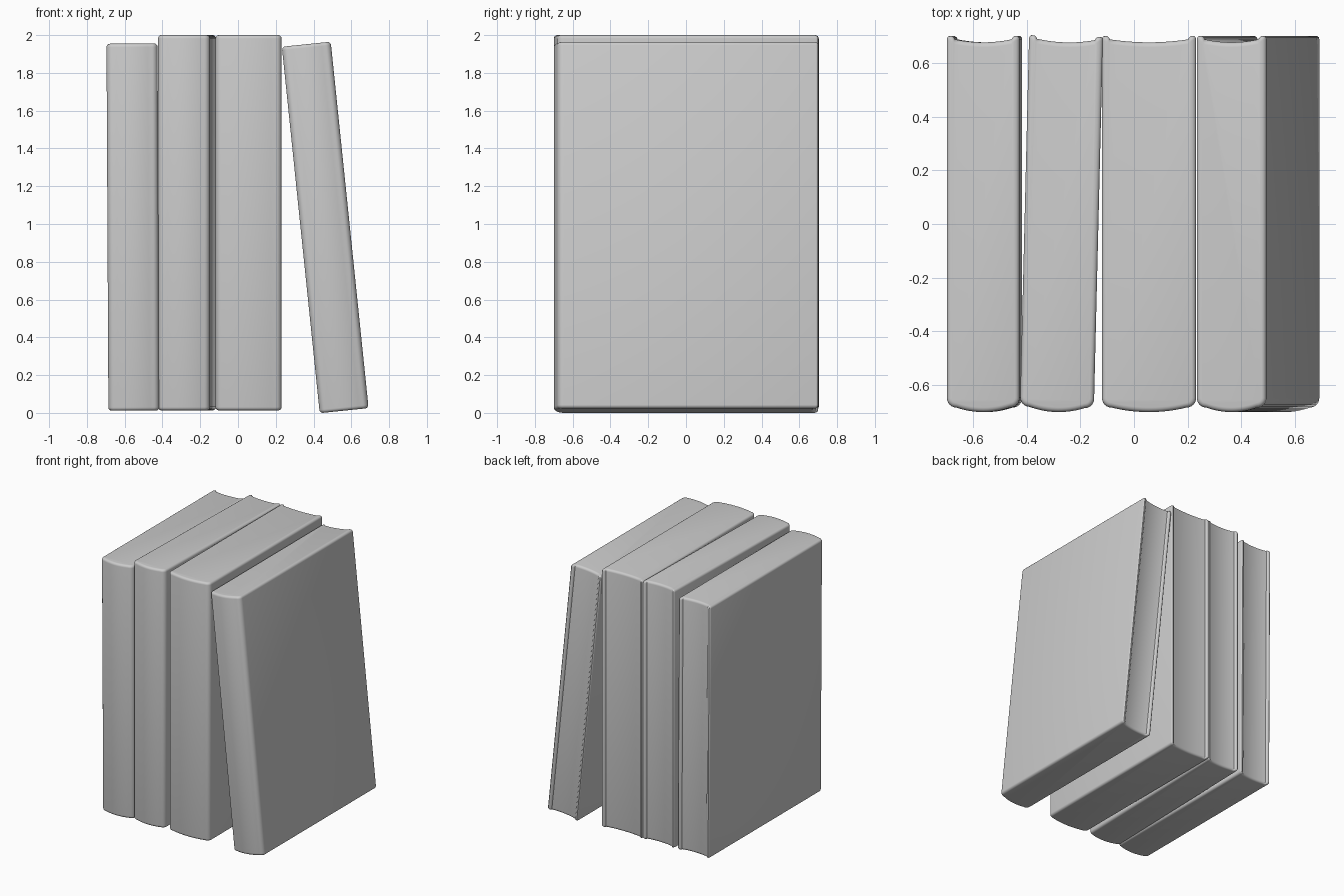
import bpy, bmesh
from math import sin, cos, pi, radians

if "Cube" in bpy.data.objects:
    bpy.data.objects.remove(bpy.data.objects["Cube"])

DEPTH = 0.70   # half depth of every book
CORNER = 0.035 # rounding of the spine corners
ROUND = 0.018  # rounding of top and bottom rims


def outline(w, e):
    """Plan of a book of half width w, inset by e: bulged spine, hollow fore-edge."""
    half = []
    flat = w - CORNER
    # bulged spine
    for i in range(7):
        x = flat * i / 6
        half.append((x, -DEPTH + e + 0.017 * (x / flat) ** 2))
    # rounded spine corner
    r = CORNER - e
    for i in range(1, 7):
        a = pi / 2 * i / 6
        half.append((flat + r * sin(a), -DEPTH + 0.017 + CORNER - r * cos(a)))
    # rounded cover tip
    half += [(w - e, DEPTH - 0.012 - e), (w - e - 0.002, DEPTH - 0.005 - e),
             (w - 0.008 - e * 0.6, DEPTH - e), (w - 0.020 - e * 0.2, DEPTH - 0.001 - e),
             (w - 0.026, DEPTH - 0.006 - e), (w - 0.030, DEPTH - 0.013 - e)]
    # hollow page edge
    inner = w - 0.030
    for i in range(5, -1, -1):
        x = inner * i / 6
        half.append((x, DEPTH - 0.024 - e + 0.011 * (x / inner) ** 2))
    return half + [(-x, y) for x, y in half[-2:0:-1]]


def book(name, x, z, width, height, lean=0, turn=0):
    bm = bmesh.new()
    arc = [(ROUND * (1 - sin(a)), ROUND * (1 - cos(a)))
           for a in (pi / 8 * i for i in range(5))]
    # (inset, z) of each ring, from bottom to top
    levels = arc[::-1]
    levels = [(e, h) for h, e in arc[::-1]]
    levels += [(e, height - h) for e, h in levels[::-1]]
    levels[0] = (levels[0][0], 0)
    rings = [[bm.verts.new((px, py, h)) for px, py in outline(width / 2, e)]
             for e, h in levels]
    n = len(rings[0])
    for a, b in zip(rings, rings[1:]):
        for i in range(n):
            j = (i + 1) % n
            bm.faces.new((a[i], a[j], b[j], b[i]))
    bm.faces.new(rings[0][::-1])
    bm.faces.new(rings[-1])
    bmesh.ops.recalc_face_normals(bm, faces=bm.faces)
    mesh = bpy.data.meshes.new(name)
    bm.to_mesh(mesh)
    bm.free()
    ob = bpy.data.objects.new(name, mesh)
    bpy.context.collection.objects.link(ob)
    ob.location = (x, 0, z)
    ob.rotation_euler = (0, radians(lean), radians(turn))
    bpy.ops.object.select_all(action='DESELECT')
    ob.select_set(True)
    bpy.context.view_layer.objects.active = ob
    bpy.ops.object.shade_smooth_by_angle(angle=radians(40))


# three upright books and one leaning against them
book("left_book", -0.551, 0.012, 0.27, 1.943, lean=-0.3)
book("turned_book", -0.27, 0.013, 0.275, 1.987, turn=-1.4)
book("thick_book", 0.056, 0.013, 0.35, 1.987)
book("leaning_book", 0.562, 0.012, 0.26, 1.95, lean=-5.9)
